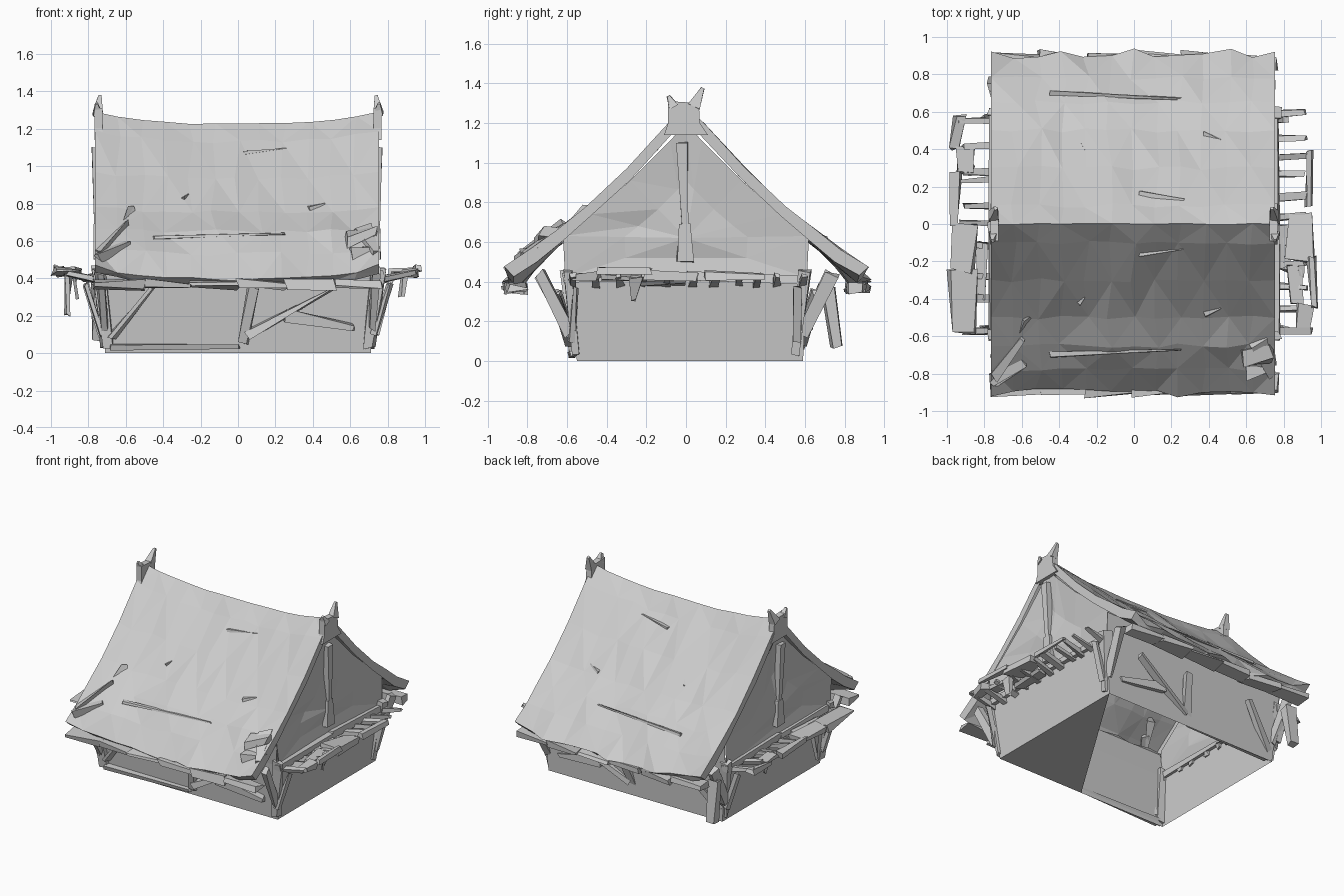
import bpy, bmesh, random
from mathutils import Vector

if "Cube" in bpy.data.objects:
    bpy.data.objects.remove(bpy.data.objects["Cube"])

random.seed(4)


def make(name, verts, faces):
    me = bpy.data.meshes.new(name)
    me.from_pydata(verts, [], faces)
    bm = bmesh.new()
    bm.from_mesh(me)
    bmesh.ops.recalc_face_normals(bm, faces=bm.faces)
    bm.to_mesh(me)
    bm.free()
    ob = bpy.data.objects.new(name, me)
    bpy.context.collection.objects.link(ob)
    return ob


def bars(name, items, jit=0.008):
    """Rough tapered timbers: (start, end, width, height, end scale)."""
    V, F = [], []
    for a, b, w, h, taper in items:
        a, b = Vector(a), Vector(b)
        d = (b - a).normalized()
        up = Vector((0, 0, 1)) if abs(d.z) < 0.85 else Vector((0, 1, 0))
        s = d.cross(up).normalized()
        u = s.cross(d)
        n = len(V)
        for p, k in ((a, 1), (b, taper)):
            for i, j in ((-1, -1), (1, -1), (1, 1), (-1, 1)):
                r = Vector([random.uniform(-jit, jit) for _ in range(3)])
                V.append(p + s * i * w * k / 2 + u * j * h * k / 2 + r)
        F += [[n + i for i in f] for f in ((3, 2, 1, 0), (4, 5, 6, 7), (0, 1, 5, 4),
                                           (1, 2, 6, 5), (2, 3, 7, 6), (3, 0, 4, 7))]
    return make(name, V, F)


# Thatched roof: concave section lofted along x, sagging at the middle
half_out = [(.92, .475), (.78, .56), (.65, .65), (.5, .755), (.3, .93), (.1, 1.13)]
half_in = [(.87, .43), (.75, .50), (.62, .60), (.48, .71), (.28, .88), (.08, 1.08)]


def full(half, top):
    return [(-y, z) for y, z in half] + [(0, top)] + [(y, z) for y, z in half[::-1]]


outer, inner = full(half_out, 1.225), full(half_in, 1.17)
ring = outer + inner[::-1]
n, m, cols = len(outer), len(ring), 13
V, F = [], []
for c in range(cols):
    x = -.765 + 1.52 * c / (cols - 1)
    end = c in (0, cols - 1)
    for i, (y, z) in enumerate(ring):
        lift = .065 * abs(x / .76) ** 3 * max(0, (z - .5) / .7)
        lift -= .35 * max(0, abs(y) - .7) * (1 - min(1, abs(x / .76)) ** 4)
        j = .004 if end or abs(y) < .05 else .012
        eave = random.uniform(-.035, .012) if abs(y) > .86 and not end else 0
        V.append((x + (0 if end else random.uniform(-.02, .02)),
                  y + random.uniform(-j, j) + (eave if y > 0 else -eave),
                  z + lift + random.uniform(-j, j)))
for c in range(cols - 1):
    for i in range(m):
        # the underside exists only beyond the walls
        if i >= n and i < m - 1 and min(abs(ring[i][0]), abs(ring[i + 1][0])) < .6:
            continue
        a, b = c * m + i, c * m + (i + 1) % m
        q = (a, b, b + m, a + m)
        F += [q[:3], (q[0], q[2], q[3])] if (c + i) % 2 else [(q[0], q[1], q[3]), q[1:]]
for base in (0, (cols - 1) * m):
    for i in range(n - 1):
        F.append((base + i, base + i + 1, base + m - 2 - i, base + m - 1 - i))
make("thatched_roof", V, F)

# Straw tufts and creases lying on both slopes
tufts = []
for sy in (-1, 1):
    for x, y, dx in ((-.28, .42, .03), (.15, .16, .24), (-.1, .7, .7), (.42, .48, .09)):
        k = next(k for k in range(5) if half_out[k + 1][0] <= y <= half_out[k][0])
        (y0, z0), (y1, z1) = half_out[k], half_out[k + 1]
        z = z0 + (z1 - z0) * (y - y0) / (y1 - y0)
        tufts.append(((x - dx / 2, sy * y, z), (x + dx / 2, sy * (y - .03), z + .025),
                      .03, .02, .3))
bars("straw_tufts", tufts, .005)

# Ragged bundles at the front roof corners
bars("corner_bundles", [
    ((.58, -.72, .60), (.74, -.69, .64), .09, .07, .8),
    ((.60, -.80, .53), (.75, -.76, .55), .08, .07, .7),
    ((.66, -.62, .66), (.74, -.80, .52), .08, .06, .6),
    ((-.60, -.60, .68), (-.74, -.82, .54), .05, .05, .8),
    ((-.60, -.72, .59), (-.75, -.86, .50), .05, .05, .7),
    ((-.58, -.50, .76), (-.64, -.66, .63), .03, .04, .6)], .02)

# Rolled thatch under both eaves
items = []
for sy in (-1, 1):
    for k in range(6):
        x = -.76 + .253 * k
        items.append(((x, sy * .865, .37), (x + .26, sy * .855, .365), .11, .04, .85))
bars("eave_rolls", items, .016)

for sx, side in ((-1, "left"), (1, "right")):
    gx = .745 if sx > 0 else .755
    # Gable wall with a slightly raised, uneven centre
    pts = [(-.61, .42)] + [(y, z + .03) for y, z in inner[2:-2]] + [(.61, .42)]
    V = [(sx * gx, y, z) for y, z in pts]
    c = len(pts)
    V += [(sx * (gx - .02 + random.uniform(-.012, .012)), y * .5, .62 + (z - .62) * .5)
          for y, z in pts] + [(sx * gx, 0, .62)]
    F = [(c + i, c + (i + 1) % c, 2 * c) for i in range(c)]
    for i in range(c):
        k = (i + 1) % c
        F += [(i, k, c + k), (i, c + k, c + i)]
    make(side + "_gable", V, F)
    # Flared ridge-end block with horns
    V = [(sx * x, y, z) for x in (.725, .768) for y, z in
         ((-.11, 1.14), (.11, 1.14), (.07, 1.2), (.065, 1.3), (-.09, 1.31), (-.09, 1.2))]
    make(side + "_ridge_block", V, [(0, 1, 2, 3, 4, 5), (6, 7, 8, 9, 10, 11)] +
         [(i, (i + 1) % 6, 6 + (i + 1) % 6, 6 + i) for i in range(6)])
    bars(side + "_ridge_horn", [
        ((sx * .75, .04, 1.28), (sx * .74, .085, 1.375), .05, .06, .3),
        ((sx * .75, -.06, 1.28), (sx * .755, -.09, 1.335), .05, .05, .3)], .003)
    # Hanging gable post
    bars(side + "_gable_post", [
        ((sx * gx, -.02, 1.10), (sx * gx, -.005, .68), .05, .06, .5),
        ((sx * gx, -.005, .69), (sx * gx, -.005, .5), .03, .06, 1.4)], .004)
    # Sill beam below the gable
    bars(side + "_sill_beam", [
        ((sx * .75, -.62, .42), (sx * .75, 0, .425), .05, .04, .9),
        ((sx * .75, 0, .425), (sx * .75, .62, .41), .05, .04, .9)], .008)

# Body walls leaning outward up to the roof, open below except for one floor corner
V = [(s * w, y, z) for w, z, yf, yb in ((.71, 0, -.55, .59), (.75, .42, -.59, .61),
                                        (.75, .60, -.62, .62))
     for s, y in ((-1, yf), (1, yf), (1, yb), (-1, yb))] + [(0, -.55, 0)]
make("body_walls", V, [(0, 12, 5, 4), (12, 1, 5), (1, 2, 6, 5), (2, 3, 7, 6), (3, 0, 4, 7),
                       (4, 5, 9, 8), (6, 7, 11, 10), (1, 2, 12)])

# Front and back framing: corner braces and folded wall boards
items = []
for sx in (-1, 1):
    for sy in (-1, 1):
        items += [((sx * .70, sy * .56, .03), (sx * .75, sy * .60, .46), .05, .04, 1.3),
                  ((sx * .71, sy * .58, .14), (sx * .74, sy * .74, .44), .03, .05, 1.2),
                  ((sx * .73, sy * .57, .10), (sx * .81, sy * .56, .37), .03, .04, .8)]
for sy in (-1, 1):
    items += [((-.68, sy * .57, .025), (0, sy * .57, .04), .04, .03, .7),
              ((.02, sy * .57, .05), (.08, sy * .66, .36), .05, .04, 1),
              ((.05, sy * .58, .10), (.5, sy * .66, .34), .06, .04, .8),
              ((.25, sy * .59, .2), (.62, sy * .59, .14), .08, .06, .4),
              ((-.68, sy * .58, .08), (-.45, sy * .66, .35), .05, .04, .8)]
bars("wall_frame", items, .012)

# Loose post hanging at the back left corner
bars("hanging_post", [((-.74, .72, .36), (-.74, .76, .07), .07, .07, .8),
                      ((-.74, .60, .16), (-.74, .70, .38), .04, .05, 1)], .012)

# Broken side awnings: rafters, then torn edge boards
for sx, ys, side in ((1, (.59, .46, .35, .27, .14, .03, -.1, -.22, -.33, -.45, -.57), "right"),
                     (-1, (.55, .42, .28, .24, .1, 0, -.12, -.28, -.4, -.57), "left")):
    bars(side + "_awning_rafters", [
        ((sx * .73, y, .385), (sx * (.93 + random.uniform(-.02, .02)), y + random.uniform(-.01, .02),
                               .43), .035, .03, .8) for y in ys], .008)
bars("right_awning_boards", [
    ((.945, .39, .43), (.935, .1, .43), .03, .03, 1.1),
    ((.90, .05, .42), (.89, -.20, .43), .13, .03, 1.2),
    ((.80, .0, .40), (.80, -.25, .40), .07, .03, .8),
    ((.95, -.18, .45), (.96, -.44, .45), .05, .03, .8),
    ((.86, -.22, .41), (.87, -.42, .42), .07, .03, .8),
    ((.92, -.44, .43), (.90, -.58, .42), .09, .03, .8),
    ((.90, -.25, .42), (.87, -.26, .31), .03, .06, .5)], .014)
bars("left_awning_boards", [
    ((-.93, .58, .43), (-.96, .40, .43), .05, .03, .7),
    ((-.90, .41, .42), (-.90, .27, .43), .09, .03, .8),
    ((-.95, .27, .44), (-.96, .0, .45), .05, .03, 1),
    ((-.90, .0, .43), (-.92, -.25, .44), .13, .03, .9),
    ((-.91, -.25, .44), (-.91, -.58, .44), .16, .03, .8),
    ((-.81, -.1, .4), (-.81, -.4, .4), .05, .03, .8),
    ((-.91, -.2, .42), (-.915, -.22, .2), .04, .07, .4),
    ((-.88, .3, .42), (-.87, .32, .3), .03, .07, .5)], .014)
